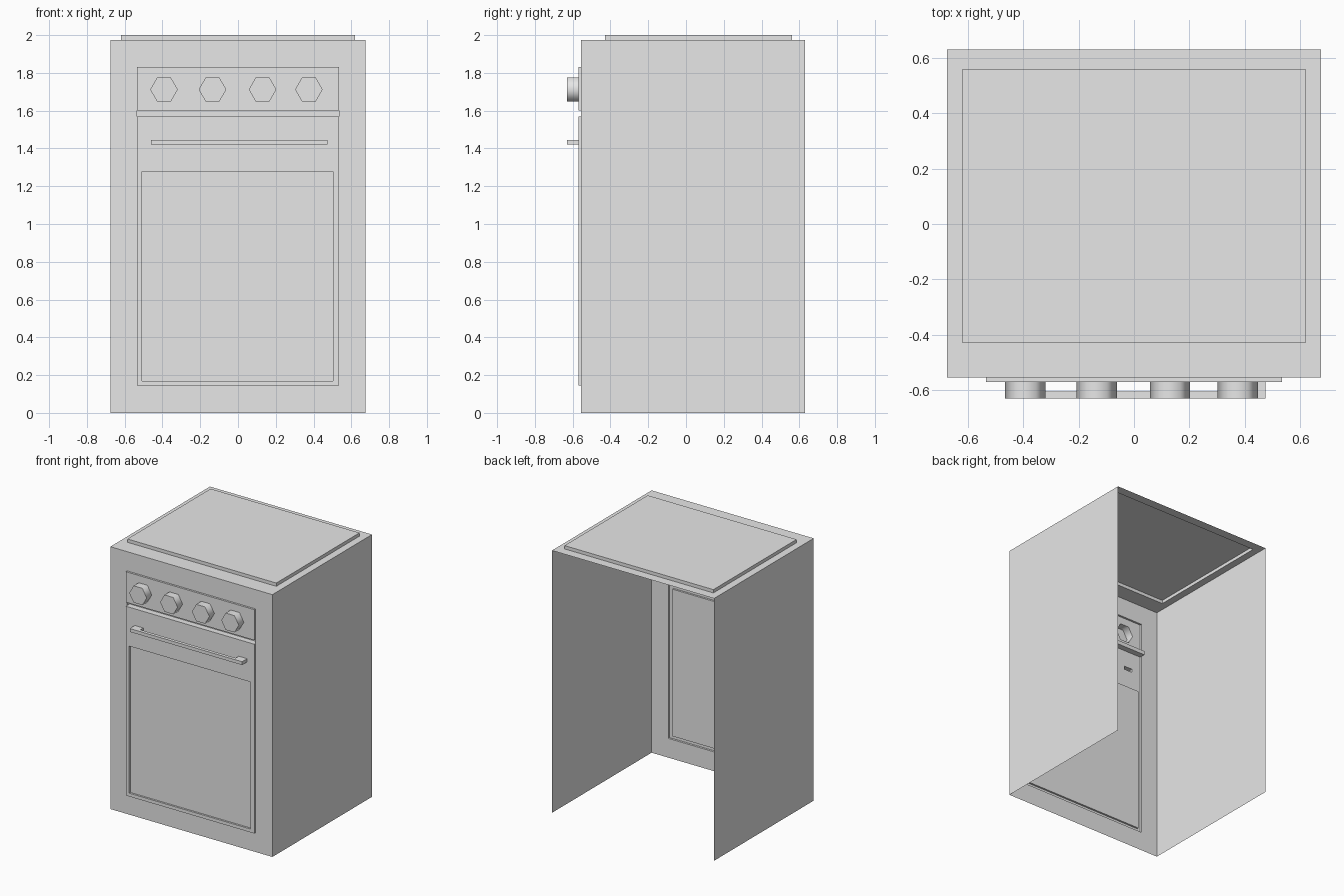
import bpy, bmesh
from math import cos, sin, pi

cube = bpy.data.objects.get("Cube")
if cube:
    bpy.data.objects.remove(cube, do_unlink=True)

metal = bpy.data.materials.new("light_grey")
metal.use_nodes = True
grey = (0.8, 0.8, 0.8, 1)
metal.diffuse_color = grey
metal.node_tree.nodes["Principled BSDF"].inputs["Base Color"].default_value = grey

# Each direction maps (across, up, outward) to model space
def front(u, v, d): return (u, -d, v)
def top(u, v, d): return (u, v, d)
def right(u, v, d): return (d, u, v)
def left(u, v, d): return (-d, -u, v)
def inner(u, v, d): return (-u, -d, v)   # sheet facing the back


def rect(u0, u1, v0, v1):
    return [(u0, v0), (u1, v0), (u1, v1), (u0, v1)]


def hexagon(u, v, r):
    return [(u + r * cos(i * pi / 3), v + r * sin(i * pi / 3)) for i in range(6)]


def plate(bm, side, outline, d, holes=()):
    """Flat sheet with openings, facing outward."""
    edges = []
    for loop in (outline, *holes):
        vs = [bm.verts.new(side(u, v, d)) for u, v in loop]
        edges += [bm.edges.new((vs[i - 1], vs[i])) for i in range(len(vs))]
    facing = [a - b for a, b in zip(side(0, 0, 1), side(0, 0, 0))]
    made = bmesh.ops.triangle_fill(bm, use_beauty=True, edges=edges, normal=facing)
    for f in made["geom"]:
        if isinstance(f, bmesh.types.BMFace):
            f.normal_update()
            if sum(a * b for a, b in zip(f.normal, facing)) < 0:
                f.normal_flip()


def walls(bm, side, outline, d0, d1, smooth=False):
    """Open rim from depth d0 to d1."""
    a, b = ([bm.verts.new(side(u, v, d)) for u, v in outline] for d in (d0, d1))
    for i in range(len(a)):
        f = bm.faces.new((a[i - 1], a[i], b[i], b[i - 1]))
        f.smooth = smooth


def finish(name, bm):
    mesh = bpy.data.meshes.new(name)
    bm.to_mesh(mesh)
    bm.free()
    mesh.materials.append(metal)
    bpy.context.collection.objects.link(bpy.data.objects.new(name, mesh))


def tray(name, side, outline, d0, d1, holes=(), smooth=False):
    """Raised or sunken panel: rim plus face."""
    bm = bmesh.new()
    walls(bm, side, outline, d0, d1, smooth)
    plate(bm, side, outline, d1, holes)
    finish(name, bm)


W, FRONT, BACK, H = 0.675, 0.555, 0.63, 1.975
FACE = 0.57
panel = rect(-0.535, 0.535, 1.6, 1.83)
slot = rect(-0.535, 0.535, 1.57, 1.6)
door = rect(-0.535, 0.535, 0.145, 1.57)
window = rect(-0.508, 0.503, 0.17, 1.277)
hob = rect(-0.62, 0.62, -0.43, 0.56)
knobs = [hexagon(x, 1.712, 0.073) for x in (-0.392, -0.135, 0.13, 0.375)]
posts = [rect(-0.46, -0.39, 1.42, 1.445), rect(0.405, 0.475, 1.42, 1.445)]

# Cabinet: thin shell, open at the back and underneath
bm = bmesh.new()
plate(bm, front, rect(-W, W, 0, H), FRONT, [rect(-0.535, 0.535, 0.145, 1.83)])
plate(bm, top, rect(-W, W, -FRONT, BACK), H, [hob])
plate(bm, right, rect(-FRONT, BACK, 0, H), W)
plate(bm, left, rect(-BACK, FRONT, 0, H), W)
finish("cabinet", bm)

# Raised and recessed panels
tray("hob_cover", top, hob, H, 2.0)
tray("control_panel", front, panel, FRONT, FACE, knobs)
tray("vent_slot", front, slot, FRONT, 0.525)
tray("oven_door", front, door, FRONT, FACE, [window, *posts])
tray("door_window", front, window, FACE, 0.556)

# Hollow six-sided knobs
for i, outline in enumerate(knobs):
    tray(f"knob_{i + 1}", front, outline, FACE, 0.63, smooth=True)

# Handle: two posts joined by a bar
bm = bmesh.new()
bar = rect(-0.46, 0.475, 1.42, 1.445)
for post in posts:
    walls(bm, front, post, FACE, 0.605)
walls(bm, front, bar, 0.605, 0.63)
plate(bm, front, bar, 0.63)
plate(bm, inner, rect(-0.405, 0.39, 1.42, 1.445), 0.605)
for f in bm.faces:
    f.normal_update()
    # underside of the bar looks toward the door
    if abs(f.normal.y) > 0.9 and all(v.co.y > -0.61 for v in f.verts) and f.normal.y < 0:
        f.normal_flip()
finish("door_handle", bm)
